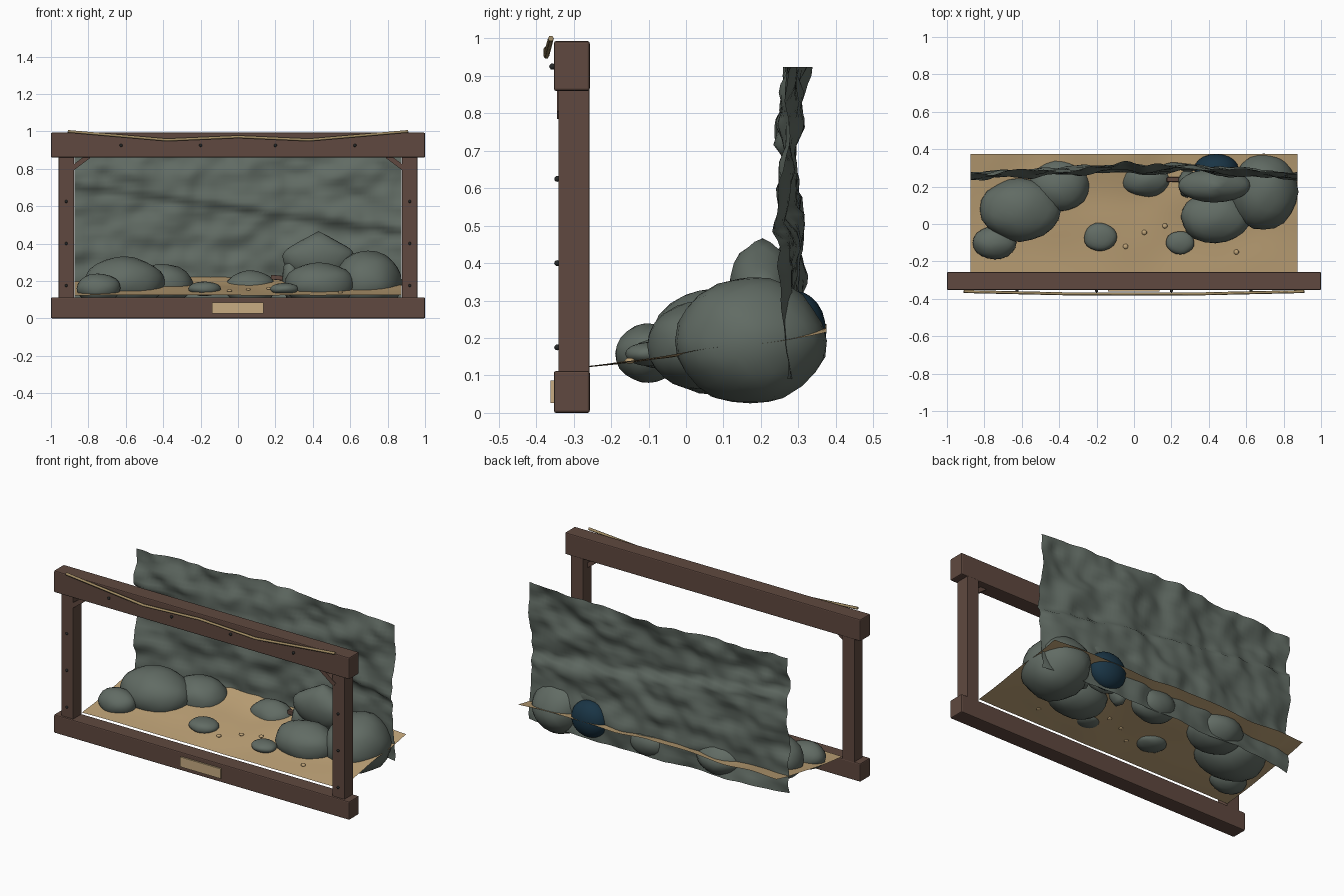
import bpy, bmesh, math
from mathutils import Vector, Matrix, noise

if "Cube" in bpy.data.objects:
    bpy.data.objects.remove(bpy.data.objects["Cube"])


def material(name, rgb):
    m = bpy.data.materials.new(name)
    m.diffuse_color = (*rgb, 1)
    m.use_nodes = True
    m.node_tree.nodes["Principled BSDF"].inputs["Base Color"].default_value = m.diffuse_color
    return m


WOOD = material("dark wood", (0.115, 0.066, 0.05))
STONE = material("grey green stone", (0.12, 0.148, 0.127))
SAND = material("sand", (0.52, 0.365, 0.185))
PLATE = material("pale brass", (0.58, 0.415, 0.225))
ROPE = material("straw rope", (0.37, 0.27, 0.13))
IRON = material("dark iron", (0.02, 0.022, 0.022))
NAVY = material("deep blue", (0.01, 0.035, 0.06))


def finish(name, bm, mat, smooth=None):
    me = bpy.data.meshes.new(name)
    bmesh.ops.recalc_face_normals(bm, faces=bm.faces)
    bm.to_mesh(me)
    bm.free()
    ob = bpy.data.objects.new(name, me)
    bpy.context.collection.objects.link(ob)
    me.materials.append(mat)
    if smooth:
        bpy.ops.object.select_all(action='DESELECT')
        ob.select_set(True)
        bpy.context.view_layer.objects.active = ob
        bpy.ops.object.shade_smooth_by_angle(angle=math.radians(smooth))
    return ob


def box(name, lo, hi, mat, bevel=0.0, turn=0.0):
    lo, hi = Vector(lo), Vector(hi)
    bm = bmesh.new()
    bmesh.ops.create_cube(bm, size=1)
    bmesh.ops.scale(bm, vec=hi - lo, verts=bm.verts)
    if bevel:
        bmesh.ops.bevel(bm, geom=bm.edges[:], offset=bevel, segments=2,
                        profile=0.5, affect='EDGES')
    bm.transform(Matrix.Translation((lo + hi) / 2) @ Matrix.Rotation(turn, 4, 'Y'))
    return finish(name, bm, mat)


def ball(name, centre, radii, mat, rough=0.0, detail=3, smooth=60, peak=0.0):
    """Rounded lump; peak pulls the upper half towards a ridge across y."""
    bm = bmesh.new()
    bmesh.ops.create_icosphere(bm, subdivisions=detail, radius=1)
    c = Vector(centre)
    for v in bm.verts:
        k = 1 + rough * noise.noise(v.co * 1.6 + c * 9)
        p = v.co * k
        if p.z > 0:
            p.z *= 1 - peak * min(1, abs(p.x)) * (1 - 0.4 * abs(p.x))
        v.co = c + Vector(a * r for a, r in zip(p, radii))
    return finish(name, bm, mat, smooth)


# Timber frame
box("bottom_beam", (-1, -0.353, 0), (1, -0.257, 0.112), WOOD, 0.006)
box("top_beam", (-1, -0.353, 0.86), (1, -0.257, 0.993), WOOD, 0.006)
for side, label in ((-1, "left"), (1, "right")):
    x = side * 0.918
    box(label + "_post", (x - 0.041, -0.341, 0.105), (x + 0.041, -0.258, 0.865), WOOD, 0.003)
    bx = side * 0.846
    box(label + "_brace", (bx - 0.06, -0.344, 0.819), (bx + 0.06, -0.30, 0.845),
        WOOD, 0, side * math.radians(37))
    for z in (0.175, 0.40, 0.625):
        ball(label + "_post_nail", (x, -0.344, z), (0.008,) * 3, IRON, detail=2)
for x in (-0.625, -0.2, 0.2, 0.625):
    ball("beam_nail", (x, -0.357, 0.925), (0.0085,) * 3, IRON, detail=2)
box("name_plate", (-0.138, -0.362, 0.026), (0.135, -0.352, 0.086), PLATE)

# Rope draped along the top beam
curve = bpy.data.curves.new("rope", 'CURVE')
curve.dimensions = '3D'
curve.bevel_depth = 0.008
curve.bevel_resolution = 1
curve.use_fill_caps = True
path = [(-0.91, -0.361, 1.0), (-0.38, -0.373, 0.954), (0, -0.373, 0.971),
        (0.38, -0.373, 0.954), (0.91, -0.361, 1.0)]
spline = curve.splines.new('POLY')
spline.points.add(len(path) - 1)
for p, co in zip(spline.points, path):
    p.co = (*co, 1)
curve.materials.append(ROPE)
bpy.context.collection.objects.link(bpy.data.objects.new("rope", curve))


# Sand floor rising to the back
def floor_z(x, y):
    t = (y + 0.26) / 0.635
    return 0.124 + 0.07 * t + 0.034 * t * t + (0.004 + 0.014 * t) * noise.noise((x * 4, y * 4, 2))


bm = bmesh.new()
bmesh.ops.create_grid(bm, x_segments=40, y_segments=16, size=1)
for v in bm.verts:
    x, y = v.co.x * 0.875, 0.0575 + v.co.y * 0.3175
    v.co = (x, y, floor_z(x, y))
finish("sand_floor", bm, SAND, 60)


# Rippled rock wall with a slanting overhang
def wall_y(x, z):
    mean = 0.305 - 0.055 * x * x
    mean += 0.012 * math.sin(3 * x) * (1 - z)       # leans back on the right, low down
    mean -= 0.02 * x * max(0, z - 0.4)              # turns forward on the right, high up
    above = z - (0.60 - 0.14 * x)
    ledge = 0.0
    if above > -0.03:
        ledge = -0.03 * min(1, (above + 0.03) / 0.03) * max(0, 1 - above / 0.3)
    rise = 0.7 + 0.5 * z
    lumps = 0.032 * noise.noise((x * 5, z * 7, 1)) + 0.017 * noise.noise((x * 11, z * 15, 5))
    return mean + ledge + lumps * rise


bm = bmesh.new()
bmesh.ops.create_grid(bm, x_segments=72, y_segments=36, size=1)
for v in bm.verts:
    x, z = v.co.x * 0.873, 0.507 + v.co.y * 0.417
    v.co = (x, wall_y(x, z), z)
finish("rock_wall", bm, STONE, 80)

# Boulders
for name, centre, radii in (
        ("left_boulder", (-0.61, 0.075, 0.19), (0.215, 0.168, 0.14)),
        ("left_front_boulder", (-0.745, -0.10, 0.16), (0.117, 0.087, 0.08)),
        ("left_back_boulder", (-0.40, 0.205, 0.182), (0.16, 0.14, 0.108)),
        ("middle_boulder", (0.065, 0.24, 0.163), (0.136, 0.096, 0.092)),
        ("left_stone", (-0.18, -0.07, 0.158), (0.088, 0.076, 0.039)),
        ("right_stone", (0.247, -0.10, 0.157), (0.076, 0.062, 0.032)),
        ("right_front_boulder", (0.435, 0.035, 0.18), (0.187, 0.138, 0.118)),
        ("right_boulder", (0.695, 0.172, 0.193), (0.182, 0.205, 0.17))):
    ball(name, centre, radii, STONE, 0.06)

# Peaked cave roof, its legs and back, and the dark hollow behind
ball("cave_roof", (0.43, 0.205, 0.335), (0.192, 0.09, 0.133), STONE, 0.03, 3, 60, 0.75)
ball("cave_left_leg", (0.285, 0.215, 0.215), (0.05, 0.075, 0.12), STONE, 0.1, 2)
ball("cave_right_leg", (0.55, 0.215, 0.22), (0.06, 0.075, 0.12), STONE, 0.1, 2)
ball("cave_back", (0.42, 0.225, 0.24), (0.14, 0.05, 0.12), STONE, 0.05, 2)
ball("cave_hollow", (0.44, 0.295, 0.215), (0.118, 0.08, 0.11), NAVY)

# Driftwood and pebbles
box("driftwood", (0.175, 0.225, 0.205), (0.245, 0.25, 0.23), WOOD, 0.004, 0.1)
for x, y in ((-0.045, -0.12), (0.055, -0.045), (0.165, -0.01), (0.547, -0.15)):
    ball("pebble", (x, y, floor_z(x, y) + 0.003), (0.014, 0.014, 0.008), SAND, detail=2)
